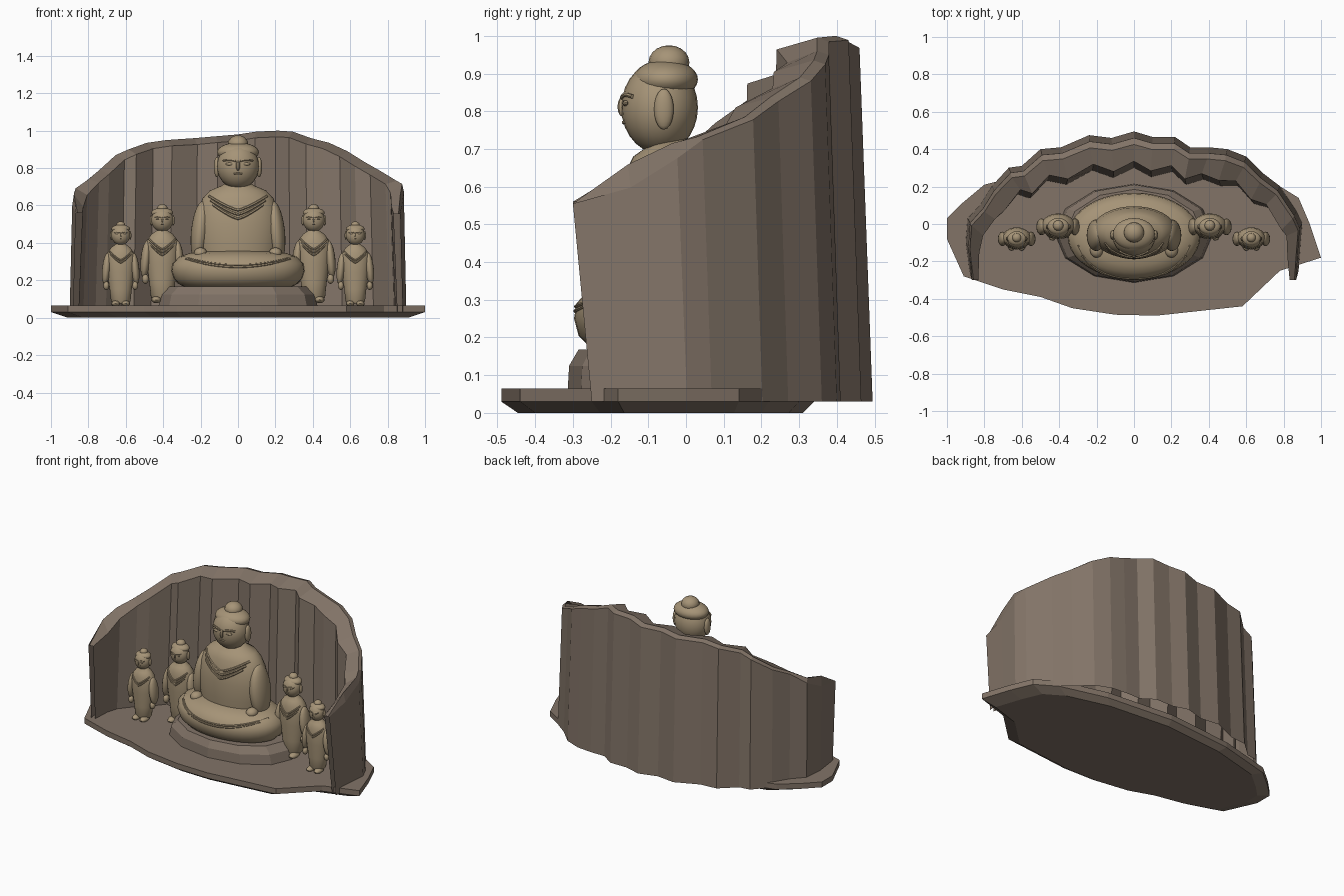
import bpy, bmesh, math
from mathutils import Vector

cube = bpy.data.objects.get("Cube")
if cube:
    bpy.data.objects.remove(cube, do_unlink=True)


def material(name, rgb):
    m = bpy.data.materials.new(name)
    m.use_nodes = True
    m.diffuse_color = (*rgb, 1)
    m.node_tree.nodes["Principled BSDF"].inputs["Base Color"].default_value = (*rgb, 1)
    return m


ROCK = material("cave rock", (0.225, 0.175, 0.137))
STONE = material("carved sandstone", (0.38, 0.295, 0.185))


def finish(name, bm, mat, smooth=True):
    bmesh.ops.recalc_face_normals(bm, faces=bm.faces[:])
    me = bpy.data.meshes.new(name)
    bm.to_mesh(me)
    bm.free()
    me.materials.append(mat)
    ob = bpy.data.objects.new(name, me)
    bpy.context.collection.objects.link(ob)
    if smooth:
        bpy.ops.object.select_all(action="DESELECT")
        ob.select_set(True)
        bpy.context.view_layer.objects.active = ob
        bpy.ops.object.shade_smooth_by_angle(angle=math.radians(40))
    return ob


def skin(name, loops, mat, smooth=True, closed=True):
    """Bridge rows of points into one surface, capped if the rows are closed."""
    bm = bmesh.new()
    rows = [[bm.verts.new(p) for p in loop] for loop in loops]
    n = len(rows[0])
    for a, b in zip(rows, rows[1:]):
        for i in range(n if closed else n - 1):
            j = (i + 1) % n
            bm.faces.new((a[i], a[j], b[j], b[i]))
    if closed:
        bm.faces.new(rows[0])
        bm.faces.new(rows[-1])
    return finish(name, bm, mat, smooth)


def turned(name, rings, centre, n=32, mat=STONE, smooth=True):
    """Oval rings given as (z, x radius, y radius)."""
    cx, cy = centre
    loops = [[(cx + rx * math.cos(2 * math.pi * i / n),
               cy + ry * math.sin(2 * math.pi * i / n), z) for i in range(n)]
             for z, rx, ry in rings]
    return skin(name, loops, mat, smooth)


def ball(name, centre, radii, seg=20, tilt=0):
    bm = bmesh.new()
    bmesh.ops.create_uvsphere(bm, u_segments=seg, v_segments=seg // 2 + 2, radius=1)
    bmesh.ops.scale(bm, vec=radii, verts=bm.verts)
    ob = finish(name, bm, STONE)
    ob.location = centre
    ob.rotation_euler = (0, tilt, 0)
    return ob


def tube(name, points, radius):
    cu = bpy.data.curves.new(name, "CURVE")
    cu.dimensions = "3D"
    cu.bevel_depth = radius
    cu.bevel_resolution = 1
    cu.use_fill_caps = True
    sp = cu.splines.new("POLY")
    sp.points.add(len(points) - 1)
    for p, co in zip(sp.points, points):
        p.co = (*co, 1)
    tmp = bpy.data.objects.new(name, cu)
    bpy.context.collection.objects.link(tmp)
    dg = bpy.context.evaluated_depsgraph_get()
    bm = bmesh.new()
    bm.from_mesh(bpy.data.meshes.new_from_object(tmp.evaluated_get(dg)))
    bpy.data.objects.remove(tmp, do_unlink=True)
    return finish(name, bm, STONE)


def front_point(rings, centre, x, z):
    """Point on the front of a turned shape."""
    for (z0, a0, b0), (z1, a1, b1) in zip(rings, rings[1:]):
        if z0 <= z <= z1:
            t = (z - z0) / (z1 - z0)
            rx, ry = a0 + t * (a1 - a0), b0 + t * (b1 - b0)
            break
    y = -ry * math.sqrt(max(0, 1 - (x / rx) ** 2))
    return (centre[0] + x, centre[1] + y, z)


def folds(name, rings, centre, half, top, dip, gap, count, radius, power=1.3):
    """Hanging cloth folds laid on the front of a turned shape."""
    for k in range(count):
        w = half * (1 - 0.07 * k)
        pts = []
        for i in range(-8, 9):
            u = i / 8
            z = top - k * gap - dip * (1 - abs(u) ** power)
            pts.append(front_point(rings, centre, u * w, z))
        tube(f"{name}_{k + 1}", pts, radius)


def head(name, c, s):
    """Head with hair, bun, ears and face; s is the half width."""
    def part(label, off, rad, seg=16):
        ball(f"{name}_{label}", Vector(c) + Vector(off) * s, Vector(rad) * s, seg)
    part("skull", (0, 0, 0), (1, 0.9, 1.08), 24)
    part("hair", (0, 0.14, 0.66), (0.99, 0.76, 0.46), 24)
    part("bun", (0, 0.22, 1.06), (0.48, 0.48, 0.4))
    part("nose", (0, -0.87, 0.02), (0.1, 0.12, 0.24), 8)
    part("mouth", (0, -0.82, -0.35), (0.24, 0.07, 0.05), 10)
    for side, sx in (("left", 1), ("right", -1)):
        part(side + "_ear", (sx * 1, 0.1, -0.04), (0.14, 0.23, 0.48))
        part(side + "_eye", (sx * 0.38, -0.79, 0.1), (0.23, 0.08, 0.07), 10)
        brow = [Vector(c) + s * Vector((sx * x, -0.89 + 0.5 * x * x, 0.2 + 0.1 * math.sin(x * 3.6)))
                for x in (0.1, 0.25, 0.4, 0.55, 0.7)]
        tube(f"{name}_{side}_brow", brow, 0.05 * s)


# Floor slab with a bevelled underside
outline = [(-1, -0.08), (-0.91, -0.28), (-0.7, -0.35), (-0.5, -0.39), (-0.33, -0.45),
           (-0.1, -0.485), (0.12, -0.49), (0.58, -0.44), (0.78, -0.25), (1, -0.18),
           (0.94, 0), (0.88, 0.14), (0.75, 0.22), (0.45, 0.3), (0, 0.34),
           (-0.45, 0.3), (-0.8, 0.21), (-0.92, 0.11), (-1, 0.03)]
skin("floor_slab", [[(x * s, y * s, z) for x, y in outline]
                    for z, s in ((0, 0.91), (0.03, 1), (0.065, 1))], ROCK, False)

# Fluted cave wall, a folded shell open at foot and ends: outer foot x, y and rim height
wall = [(-0.88, -0.3, 0.56), (-0.9, -0.12, 0.6), (-0.89, 0.02, 0.67), (-0.82, 0.1, 0.74),
        (-0.76, 0.2, 0.79), (-0.67, 0.3, 0.87), (-0.6, 0.31, 0.9), (-0.5, 0.4, 0.935),
        (-0.39, 0.41, 0.95), (-0.24, 0.475, 0.96), (-0.12, 0.46, 0.97), (0, 0.495, 0.98),
        (0.1, 0.465, 0.995), (0.22, 0.465, 1), (0.3, 0.41, 0.995), (0.4, 0.41, 0.96),
        (0.5, 0.4, 0.935), (0.6, 0.36, 0.89), (0.69, 0.27, 0.835), (0.78, 0.2, 0.785),
        (0.87, 0.06, 0.73), (0.9, -0.01, 0.68), (0.89, -0.14, 0.6), (0.88, -0.3, 0.555)]
sections = []
for i, (x, y, z) in enumerate(wall):
    k = (y + 0.3) / 0.8
    ix = x * (0.96 - 0.04 * min(1, 3 * k))
    iy = y - 0.21 * k + (0.014 if i % 2 else -0.014) * min(1, 2 * k)
    lean = 0.035 * k
    foot = 0.05 * (1 - k) ** 3
    ridge = z + 0.06 * math.sin(math.pi * min(1, k * 2.2))
    sections.append([(x, y + foot, 0.03), (x * 0.985, y - lean, z - 0.012 * k),
                     (x * 0.975, y - 2 * lean, ridge),
                     (ix * 0.985, iy + lean, z - 0.035 * k),
                     (ix * 1.01, iy + foot, 0.03)])
skin("cave_wall", sections, ROCK, False, closed=False)

# Faceted pedestal
turned("pedestal", [(0.04, 0.43, 0.265), (0.125, 0.41, 0.26), (0.168, 0.365, 0.235)],
       (0, -0.05), 12, ROCK, False)

# Seated figure
LAP_AT, BODY_AT = (0, -0.065), (0, -0.045)
lap = [(0.16, 0.27, 0.16), (0.175, 0.31, 0.19), (0.205, 0.34, 0.22), (0.25, 0.355, 0.232),
       (0.29, 0.35, 0.226), (0.325, 0.315, 0.195), (0.345, 0.26, 0.16), (0.357, 0.17, 0.11)]
turned("crossed_legs", lap, LAP_AT, 40)
torso = [(0.3, 0.205, 0.13), (0.4, 0.225, 0.14), (0.5, 0.23, 0.14), (0.58, 0.215, 0.132),
         (0.64, 0.188, 0.115), (0.68, 0.15, 0.095), (0.705, 0.09, 0.06), (0.73, 0.05, 0.05)]
turned("seated_torso", torso, BODY_AT, 36)
folds("collar_fold", torso, BODY_AT, 0.155, 0.65, 0.075, 0.023, 3, 0.007)
folds("lap_fold", lap, LAP_AT, 0.3, 0.327, 0.045, 0.012, 2, 0.005, 2)
for side, sx in (("left", 1), ("right", -1)):
    ball(f"seated_{side}_arm", (sx * 0.202, -0.06, 0.46), (0.049, 0.085, 0.165), 24, -sx * 0.1)
    ball(f"seated_{side}_hand", (sx * 0.2, -0.14, 0.345), (0.035, 0.04, 0.03))
head("seated_head", (0, -0.07, 0.81), 0.113)


# Standing attendants
def attendant(name, x, y, z, h, count):
    rings = [(z + h * a, h * b, h * c) for a, b, c in
             ((0.03, 0.09, 0.08), (0.06, 0.115, 0.095), (0.2, 0.13, 0.105),
              (0.4, 0.16, 0.12), (0.55, 0.17, 0.125), (0.63, 0.155, 0.115),
              (0.69, 0.11, 0.09), (0.73, 0.055, 0.055), (0.77, 0.05, 0.05))]
    turned(name + "_robe", rings, (x, y), 24)
    folds(name + "_fold", rings, (x, y), 0.13 * h, z + 0.64 * h, 0.1 * h,
          0.03 * h, count, 0.009 * h)
    for side, sx in (("left", 1), ("right", -1)):
        ball(f"{name}_{side}_arm", (x + sx * 0.168 * h, y - 0.01 * h, z + 0.44 * h),
             (0.05 * h, 0.085 * h, 0.19 * h), 16, -sx * 0.1)
        ball(f"{name}_{side}_hand", (x + sx * 0.17 * h, y - 0.04 * h, z + 0.24 * h),
             (0.035 * h, 0.04 * h, 0.05 * h), 12)
        ball(f"{name}_{side}_foot", (x + sx * 0.06 * h, y - 0.06 * h, z + 0.03 * h),
             (0.05 * h, 0.09 * h, 0.035 * h), 12)
    head(name + "_head", (x, y - 0.02 * h, z + 0.835 * h), 0.11 * h)


for side, sx in (("left", 1), ("right", -1)):
    attendant(f"{side}_inner_attendant", sx * 0.405, -0.01, 0.08, 0.53, 3)
    attendant(f"{side}_outer_attendant", sx * 0.627, -0.075, 0.062, 0.455, 2)
